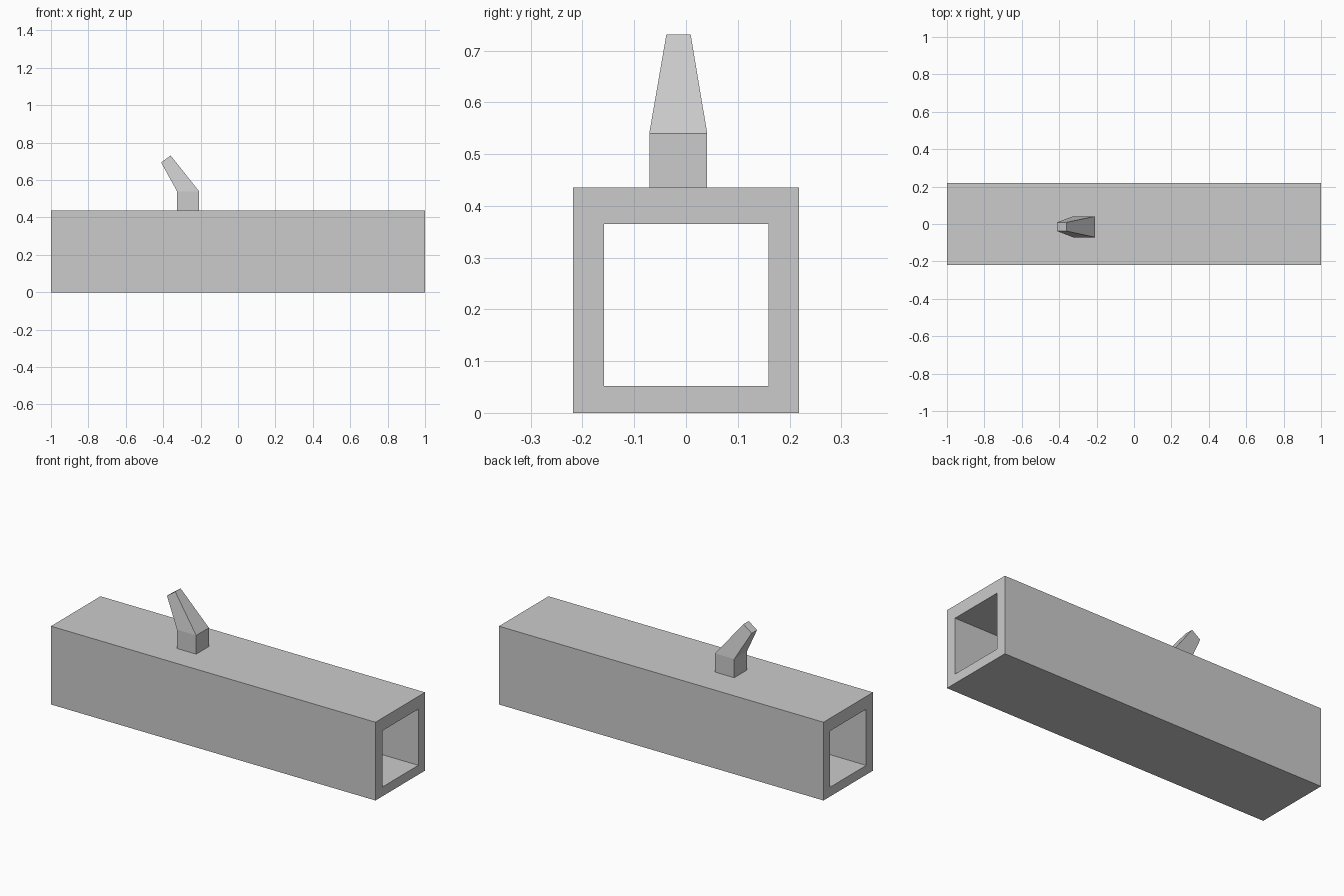
import bpy, bmesh

if "Cube" in bpy.data.objects:
    bpy.data.objects.remove(bpy.data.objects["Cube"])


def make_object(name, rings, closed=False):
    """Skin four-sided rings in order; close into a loop or cap both ends."""
    bm = bmesh.new()
    loops = [[bm.verts.new(p) for p in ring] for ring in rings]
    pairs = list(zip(loops, loops[1:]))
    if closed:
        pairs.append((loops[-1], loops[0]))
    else:
        bm.faces.new(loops[0])
        bm.faces.new(loops[-1])
    for a, b in pairs:
        for i in range(4):
            j = (i + 1) % 4
            bm.faces.new((a[i], a[j], b[j], b[i]))
    bmesh.ops.recalc_face_normals(bm, faces=bm.faces)
    mesh = bpy.data.meshes.new(name)
    bm.to_mesh(mesh)
    bm.free()
    obj = bpy.data.objects.new(name, mesh)
    bpy.context.collection.objects.link(obj)
    return obj


def tube_ring(x, y0, y1, z0, z1):
    return [(x, y0, z0), (x, y1, z0), (x, y1, z1), (x, y0, z1)]


def lever_ring(xa, za, xb, zb, y0, y1):
    return [(xa, y0, za), (xb, y0, zb), (xb, y1, zb), (xa, y1, za)]


# Square tube, open at both ends, with an off-centre bore
outer = (-0.218, 0.218, 0.0, 0.436)
bore = (-0.158, 0.159, 0.052, 0.365)
make_object("square_tube", [
    tube_ring(-1, *outer), tube_ring(1, *outer),
    tube_ring(1, *bore), tube_ring(-1, *bore)], closed=True)

# Bent lever: upright block, then a tapering arm leaning back
make_object("lever", [
    lever_ring(-0.326, 0.436, -0.208, 0.436, -0.071, 0.041),
    lever_ring(-0.326, 0.540, -0.208, 0.540, -0.071, 0.041),
    lever_ring(-0.411, 0.694, -0.360, 0.731, -0.038, 0.009)])
